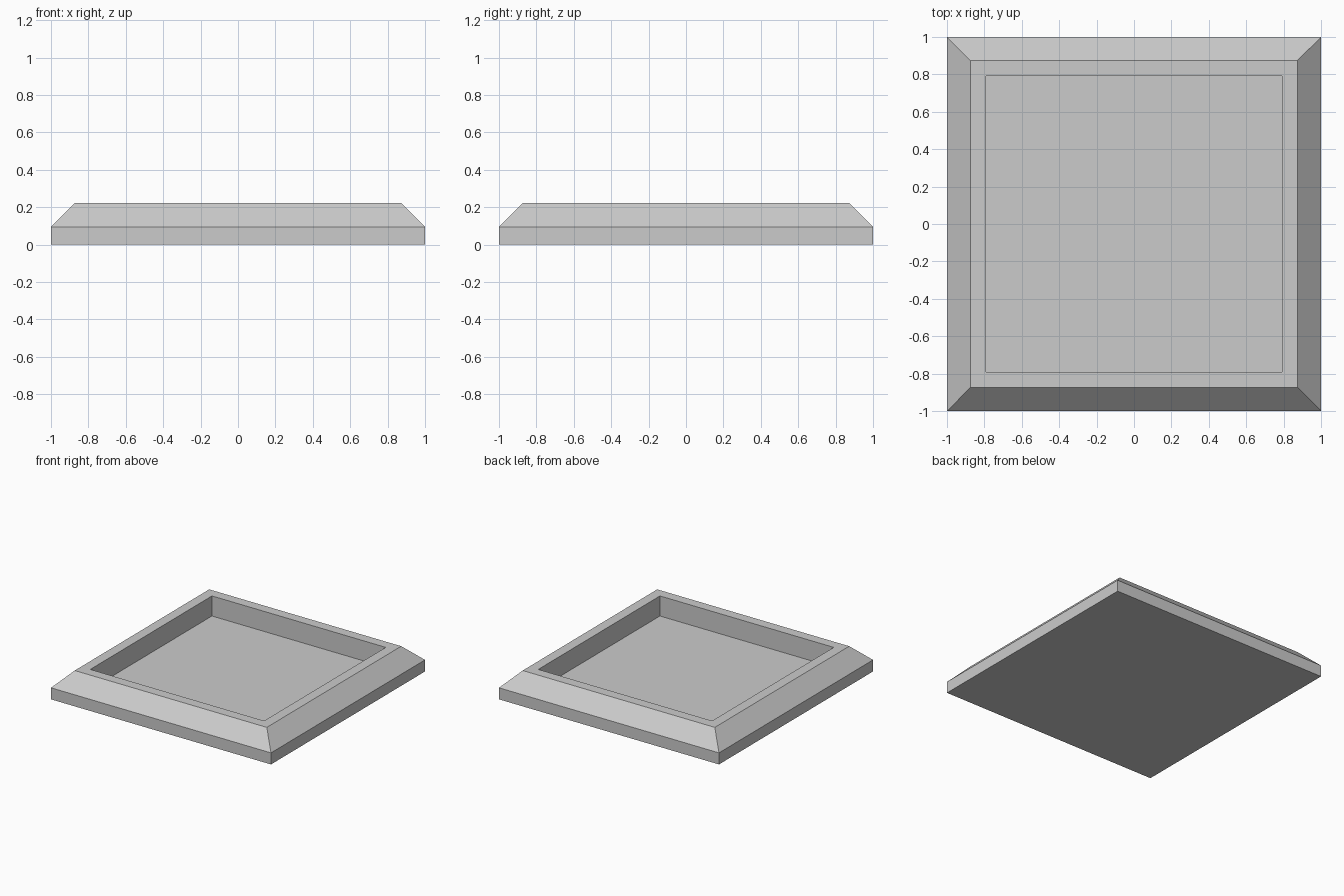
import bpy, bmesh

if "Cube" in bpy.data.objects:
    bpy.data.objects.remove(bpy.data.objects["Cube"])

# Square section rings: (half width, height), from the underside up over the rim and into the recess
PROFILE = [(1.0, 0.0), (1.0, 0.095), (0.873, 0.222), (0.79, 0.222), (0.79, 0.057)]
CORNERS = [(-1, -1), (1, -1), (1, 1), (-1, 1)]

bm = bmesh.new()
rings = [[bm.verts.new((sx * h, sy * h, z)) for sx, sy in CORNERS] for h, z in PROFILE]

# Side walls, bevelled rim and recess walls
for low, high in zip(rings, rings[1:]):
    for i in range(4):
        j = (i + 1) % 4
        bm.faces.new((low[i], low[j], high[j], high[i]))

# Underside and recess floor
bm.faces.new(rings[0][::-1])
bm.faces.new(rings[-1])
bmesh.ops.recalc_face_normals(bm, faces=bm.faces)

mesh = bpy.data.meshes.new("square_tray")
bm.to_mesh(mesh)
bm.free()
bpy.context.collection.objects.link(bpy.data.objects.new("square_tray", mesh))
